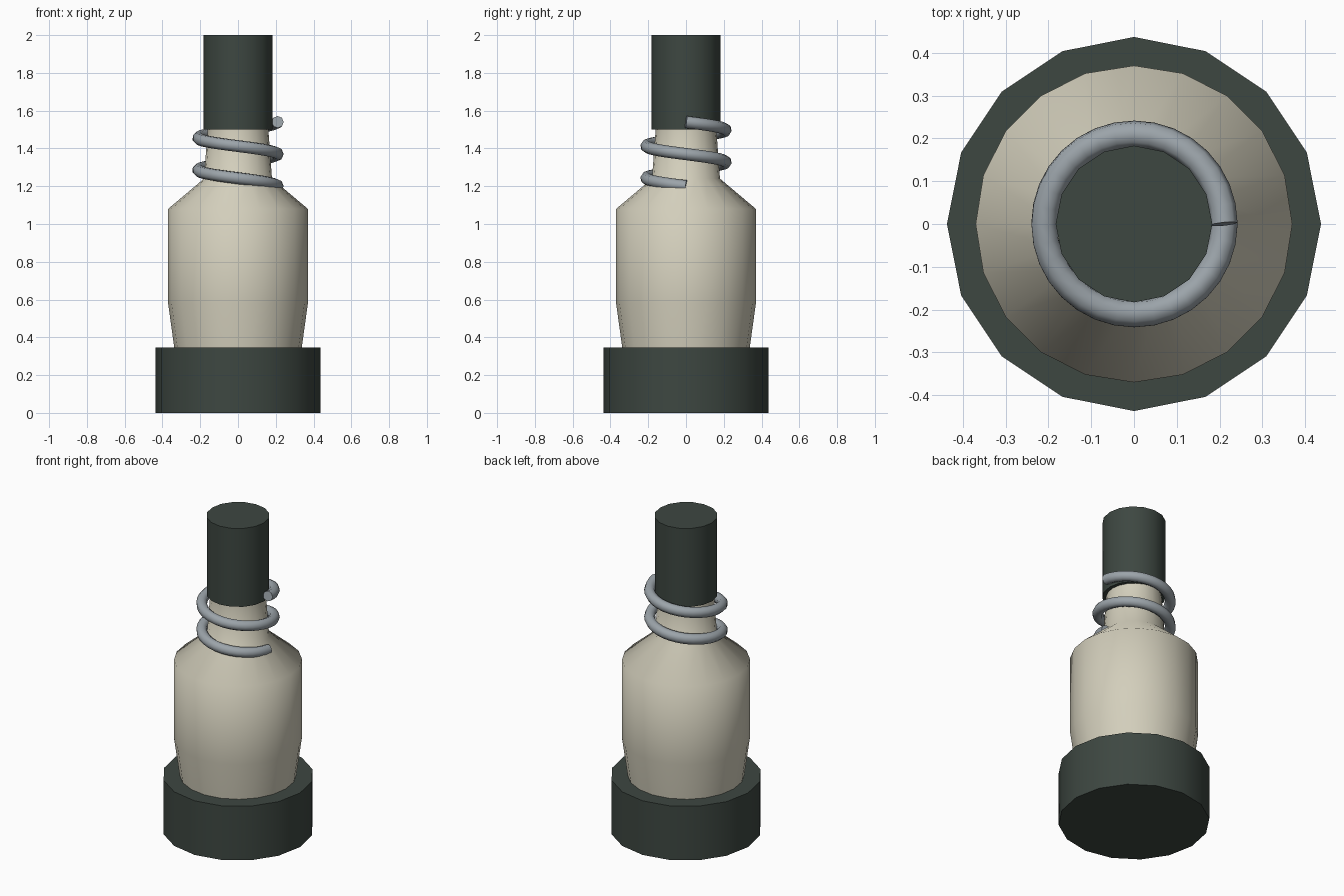
import bpy, math

if "Cube" in bpy.data.objects:
    bpy.data.objects.remove(bpy.data.objects["Cube"])


def material(name, rgb):
    m = bpy.data.materials.new(name)
    m.diffuse_color = (*rgb, 1)
    m.use_nodes = True
    m.node_tree.nodes["Principled BSDF"].inputs["Base Color"].default_value = m.diffuse_color
    return m


DARK = material("dark_green", (0.047, 0.063, 0.053))
CREAM = material("cream", (0.65, 0.62, 0.50))
STEEL = material("steel_grey", (0.33, 0.37, 0.40))


def lathe(name, profile, sides, mat, sharp_angle):
    """Closed turned solid from (radius, height) pairs, bottom to top."""
    verts = [(r * math.cos(2 * math.pi * i / sides), r * math.sin(2 * math.pi * i / sides), z)
             for r, z in profile for i in range(sides)]
    faces = [(k * sides + i, k * sides + (i + 1) % sides,
              (k + 1) * sides + (i + 1) % sides, (k + 1) * sides + i)
             for k in range(len(profile) - 1) for i in range(sides)]
    faces.append(tuple(reversed(range(sides))))
    faces.append(tuple(range((len(profile) - 1) * sides, len(profile) * sides)))
    mesh = bpy.data.meshes.new(name)
    mesh.from_pydata(verts, [], faces)
    mesh.materials.append(mat)
    ob = bpy.data.objects.new(name, mesh)
    bpy.context.collection.objects.link(ob)
    smooth(ob, sharp_angle)
    return ob


def smooth(ob, degrees):
    bpy.ops.object.select_all(action='DESELECT')
    ob.select_set(True)
    bpy.context.view_layer.objects.active = ob
    bpy.ops.object.shade_smooth_by_angle(angle=math.radians(degrees))


# Foot and top post
lathe("base", [(0.437, 0), (0.437, 0.345)], 16, DARK, 40)
lathe("top_post", [(0.183, 1.5), (0.183, 2.0)], 16, DARK, 40)

# Bottle-shaped body with sloped shoulder and neck
lathe("body", [(0.29, 0.003), (0.37, 0.58), (0.37, 1.08), (0.18, 1.24), (0.16, 1.51)],
      20, CREAM, 60)

# Coil spring: two turns rising clockwise
STEPS, TURNS = 64, 2
curve = bpy.data.curves.new("spring", 'CURVE')
curve.dimensions = '3D'
curve.bevel_depth = 0.032
curve.bevel_resolution = 2
curve.use_fill_caps = True
spline = curve.splines.new('POLY')
spline.points.add(STEPS)
for i, p in enumerate(spline.points):
    a = -2 * math.pi * TURNS * i / STEPS
    p.co = (0.21 * math.cos(a), 0.21 * math.sin(a), 1.2 + 0.34 * i / STEPS, 1)
spring = bpy.data.objects.new("spring", curve)
bpy.context.collection.objects.link(spring)
bpy.ops.object.select_all(action='DESELECT')
spring.select_set(True)
bpy.context.view_layer.objects.active = spring
bpy.ops.object.convert(target='MESH')
spring = bpy.context.object
spring.data.materials.clear()
spring.data.materials.append(STEEL)
smooth(spring, 60)
